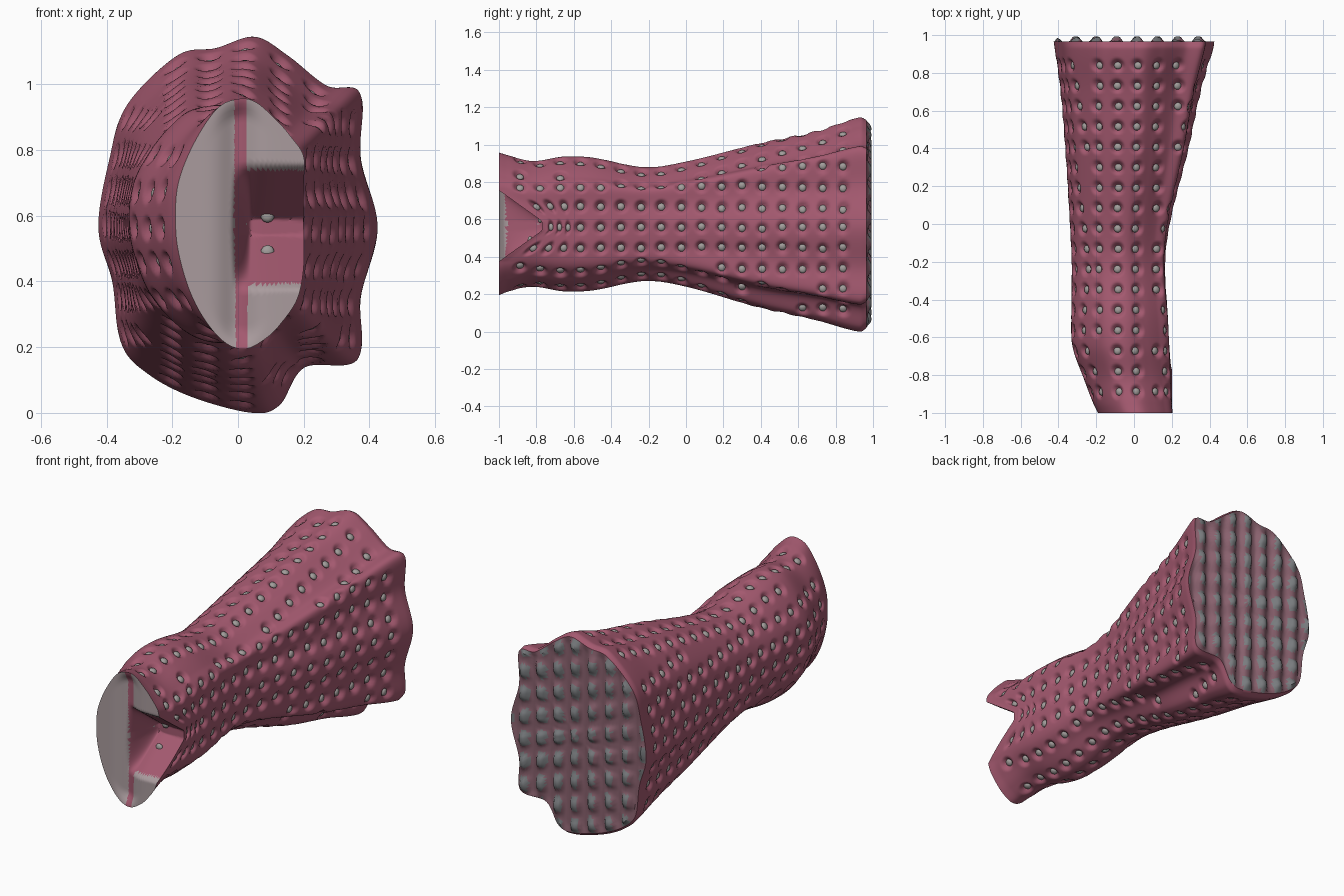
import bpy, bmesh, math
from mathutils import Vector, Matrix, kdtree

if "Cube" in bpy.data.objects:
    bpy.data.objects.remove(bpy.data.objects["Cube"])

# Lengthwise stations: y, xmin, xmax, zmin, zmax
STATIONS = [(-1.0, -.19, .20, .195, .955), (-.95, -.215, .195, .215, .94), (-.82, -.265, .19, .24, .91),
            (-.65, -.325, .185, .215, .935), (-.5, -.332, .18, .22, .93), (-.22, -.33, .165, .27, .88),
            (0, -.34, .19, .24, .91), (.4, -.365, .29, .125, 1.01), (.7, -.39, .355, .06, 1.075),
            (.93, -.42, .42, .0, 1.145), (.965, -.425, .425, .02, 1.13)]
# Matching cross-sections (fraction of width, fraction of height), anticlockwise
BACK = [(1, .49), (.94, .68), (.94, .85), (.82, .87), (.68, .95), (.56, 1), (.42, .97), (.28, .95),
        (.1, .82), (.04, .68), (0, .49), (.05, .34), (.08, .18), (.18, .1), (.34, .04), (.55, 0),
        (.65, .02), (.74, .12), (.93, .14), (.94, .3)]
FRONT = [(1, .5), (1, .65), (1, .77), (.9, .85), (.78, .92), (.62, .99), (.48, 1), (.32, .96),
         (.14, .82), (.02, .66), (0, .5), (.03, .37), (.12, .22), (.25, .1), (.4, .02), (.55, 0),
         (.7, .04), (.82, .1), (.95, .2), (1, .33)]
SUB, ROWS, CAP = 13, 210, 26
N = len(BACK) * SUB


def smooth(t):
    t = min(1, max(0, t))
    return t * t * (3 - 2 * t)


def closed_curve(pts):
    out, n = [], len(pts)
    for i in range(n):
        a, b, c, d = (Vector(pts[(i + k) % n]) for k in (-1, 0, 1, 2))
        for s in range(SUB):
            t = s / SUB
            out.append(.5 * (2 * b + (c - a) * t + (2 * a - 5 * b + 4 * c - d) * t * t
                             + (3 * b - a - 3 * c + d) * t ** 3))
    return out


def bounds(y):
    def slope(i):
        a, b = STATIONS[max(0, i - 1)], STATIONS[min(len(STATIONS) - 1, i + 1)]
        return [(q - p) / (b[0] - a[0]) for p, q in zip(a[1:], b[1:])]
    i = 0
    while i < len(STATIONS) - 2 and y > STATIONS[i + 1][0]:
        i += 1
    a, b = STATIONS[i], STATIONS[i + 1]
    h = b[0] - a[0]
    t = (y - a[0]) / h
    return [p * (2*t**3 - 3*t*t + 1) + q * (3*t*t - 2*t**3) + h * (m * (t**3 - 2*t*t + t) + k * (t**3 - t*t))
            for p, q, m, k in zip(a[1:], b[1:], slope(i), slope(i + 1))]


front_curve, back_curve = closed_curve(FRONT), closed_curve(BACK)


def ring(y):
    x0, x1, z0, z1 = bounds(y)
    b = smooth((y + .95) / 1.9)
    pts = []
    for f, k in zip(front_curve, back_curve):
        p = f.lerp(k, b)
        pts.append(Vector((x0 + (x1 - x0) * p.x, y, z0 + (z1 - z0) * p.y)))
    return pts


def outward(pts, i):
    t = pts[(i + 1) % N] - pts[i - 1]
    return Vector((t.z, 0, -t.x)).normalized()


# V notch on the right of the front end: push points back
def notch(x, z):
    return .23 * smooth((x + .02) / .06) * min(1, max(0, 1.15 * (1 - abs(z - .565) / .19)))


def notched(p):
    d = notch(p.x, p.z) * min(1, max(0, (-.6 - p.y) / .4))
    return p + Vector((0, d, 0))


# Pit positions: lattice rows projected on the sides, top and bottom
pits = []
for k in range(17):
    y = .84 - .108 * k
    pts, row = ring(y), []
    for i in range(N):
        n = outward(pts, i)
        p, q = pts[i], pts[(i + 1) % N]
        if abs(n.x) > abs(n.z):
            a, b = (p.z - .12) / .11, (q.z - .12) / .11
        else:
            a, b = (p.x + .2) / .108, (q.x + .2) / .108
        if math.floor(a) != math.floor(b) and all((p - r).length > .075 for r, _ in row):
            row.append((p, n))
    pits += row
tree = kdtree.KDTree(len(pits))
for i, (p, n) in enumerate(pits):
    tree.insert(p, i)
tree.balance()

# Pitted tube rings
tube = []
for j in range(ROWS + 1):
    pts = ring(-1 + 1.965 * j / ROWS)
    tube.append([p - outward(pts, i) * .028 * (1 - smooth((tree.find(p)[2] - .008) / .035))
                 for i, p in enumerate(pts)])


def back_bump(x, z):
    col = math.cos(2 * math.pi * (x + .2) / .108)
    k = round((x + .2) / .108)
    return smooth(.5 + .5 * col) * (.45 + .55 * smooth(.5 + .6 * math.cos(2 * math.pi * z / .13 + k * 1.7)))


def cap_ring(base, s, front):
    c = sum(base, Vector()) / N
    out = []
    for p in base:
        q = c + (p - c) * s
        edge = smooth((1 - s) * 6)
        if front:
            q.y += .03 * math.exp(-(q.x / .05) ** 2) * edge
        else:
            q.y += (.036 * back_bump(q.x, q.z) - .008) * smooth((1 - s) * 16)
        out.append(q)
    return out


scales = [.01 + .985 * i / CAP for i in range(CAP + 1)]
rings = ([cap_ring(tube[0], s, True) for s in scales] + tube
         + [cap_ring(tube[-1], s, False) for s in reversed(scales)])


def material(name, col):
    m = bpy.data.materials.new(name)
    m.diffuse_color = (*col, 1)
    m.use_nodes = True
    m.node_tree.nodes["Principled BSDF"].inputs["Base Color"].default_value = m.diffuse_color
    return m


pink = material("pink", (.37, .10, .16))
grey = material("stud_grey", (.36, .34, .33))
pale = material("front_pale", (.40, .33, .34))
back_grey = material("back_grey", (.19, .20, .21))
mauve = material("back_mauve", (.25, .12, .155))


def finish(bm, name, mats, angle):
    bmesh.ops.recalc_face_normals(bm, faces=bm.faces)
    me = bpy.data.meshes.new(name)
    bm.to_mesh(me)
    bm.free()
    ob = bpy.data.objects.new(name, me)
    bpy.context.collection.objects.link(ob)
    for m in mats:
        me.materials.append(m)
    bpy.ops.object.select_all(action='DESELECT')
    ob.select_set(True)
    bpy.context.view_layer.objects.active = ob
    bpy.ops.object.shade_smooth_by_angle(angle=math.radians(angle))
    return ob


# Body: front cap, pitted tube and bumpy back cap as one skin
bm = bmesh.new()
vs = [[bm.verts.new(notched(p)) for p in r] for r in rings]
for j in range(len(vs) - 1):
    for i in range(N):
        k = (i + 1) % N
        f = bm.faces.new((vs[j][i], vs[j][k], vs[j + 1][k], vs[j + 1][i]))
        c = rings[j][i]
        if j <= CAP:
            f.material_index = 0 if notch(c.x, c.z) > .03 or abs(c.x - .01) < .018 else 1
        elif j > CAP + ROWS + 1:
            f.material_index = 2 if back_bump(c.x, c.z) > .5 else 3
bm.faces.new(vs[0]).material_index = 1
bm.faces.new(vs[-1]).material_index = 3
finish(bm, "pitted_body", (pink, pale, back_grey, mauve), 50)

# Studs: flattened beads seated in the pits and in the notch
bm = bmesh.new()
beads = [(p - n * .022, n) for p, n in pits]
beads += [(Vector((.09, -.99, z)), Vector((0, -1, 0))) for z in (.49, .60)]
for p, n in beads:
    rot = n.to_track_quat('Z', 'Y').to_matrix().to_4x4()
    mat = Matrix.Translation(notched(p)) @ rot @ Matrix.Diagonal((1, 1, .6, 1))
    bmesh.ops.create_icosphere(bm, subdivisions=2, radius=.021, matrix=mat)
finish(bm, "pit_studs", (grey,), 60)
